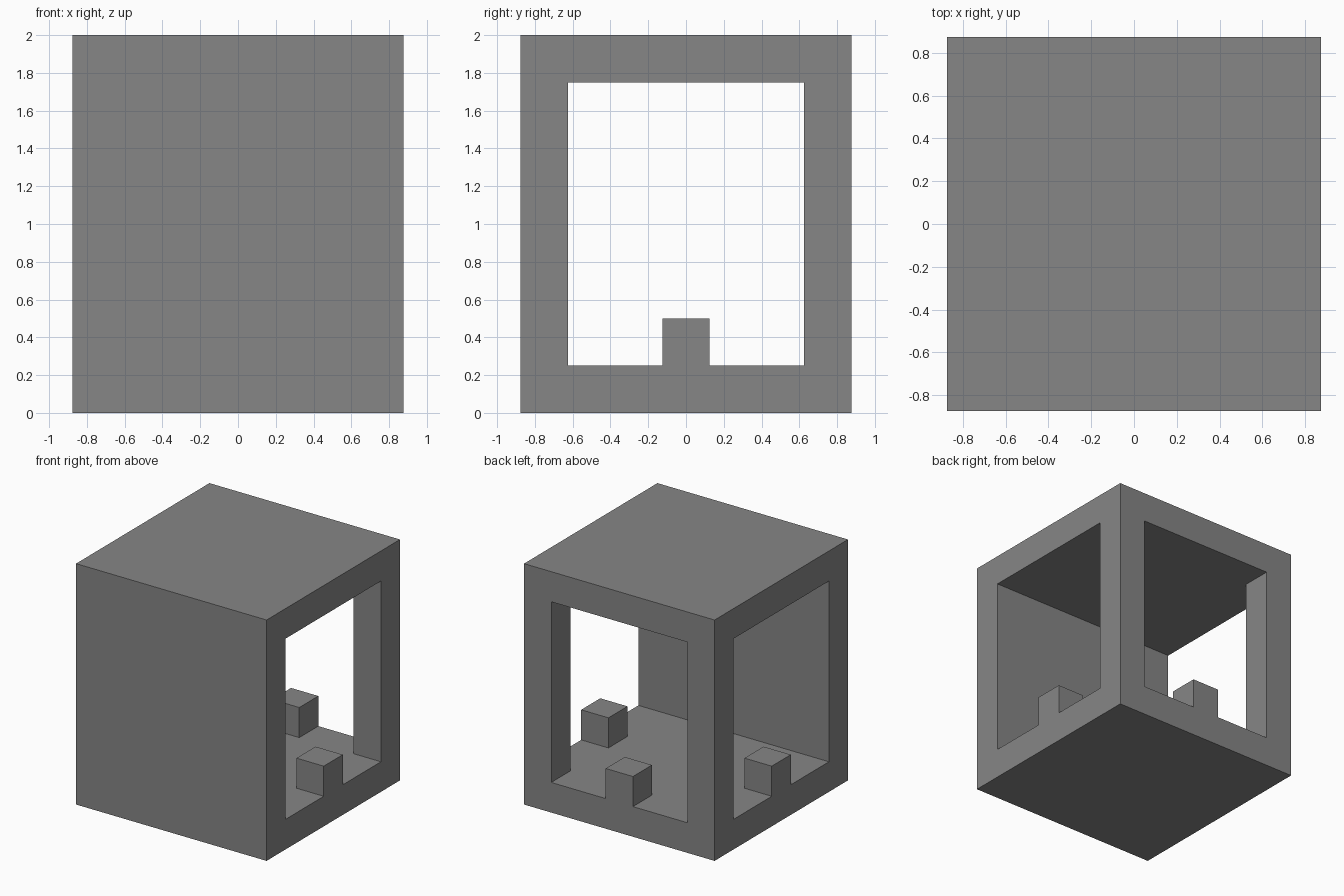
import bpy
import bmesh
from mathutils import Matrix, Vector

if "Cube" in bpy.data.objects:
    bpy.data.objects.remove(bpy.data.objects["Cube"], do_unlink=True)

UNIT = 0.25              # wall, post, floor and roof thickness
HALF = 3.5 * UNIT        # half of the outer width
INNER = HALF - UNIT      # half of the room width
HEIGHT = 8 * UNIT

grey = bpy.data.materials.new("plain grey")
grey.use_nodes = True
colour = (0.24, 0.24, 0.24, 1)
grey.diffuse_color = colour
grey.node_tree.nodes["Principled BSDF"].inputs["Base Color"].default_value = colour


def box(name, low, high):
    """Axis-aligned box between two corners."""
    low, high = Vector(low), Vector(high)
    bm = bmesh.new()
    bmesh.ops.create_cube(bm, size=1, matrix=Matrix.Translation((low + high) / 2)
                          @ Matrix.Diagonal((*(high - low), 1)))
    mesh = bpy.data.meshes.new(name)
    bm.to_mesh(mesh)
    bm.free()
    mesh.materials.append(grey)
    obj = bpy.data.objects.new(name, mesh)
    bpy.context.collection.objects.link(obj)
    return obj


def cut(target, cutter):
    """Subtract a hidden cutter from the target."""
    mod = target.modifiers.new(cutter.name, "BOOLEAN")
    mod.operation = "DIFFERENCE"
    mod.solver = "EXACT"
    mod.object = cutter
    cutter.hide_render = True
    cutter.hide_set(True)


# Housing: solid front wall, floor, roof and two back corner posts
housing = box("housing", (-HALF, -HALF, 0), (HALF, HALF, HEIGHT))
floor, ceiling = UNIT, HEIGHT - UNIT
cut(housing, box("side_opening_cutter", (-HALF - UNIT, -INNER, floor),
                 (HALF + UNIT, INNER, ceiling)))
cut(housing, box("back_opening_cutter", (-INNER, -INNER, floor),
                 (INNER, HALF + UNIT, ceiling)))

# Small blocks centred on the sill of each opening
mid = HALF - UNIT / 2
for name, x, y in (("left_block", mid, 0), ("right_block", -mid, 0), ("back_block", 0, mid)):
    r = UNIT / 2
    box(name, (x - r, y - r, floor), (x + r, y + r, floor + UNIT))
